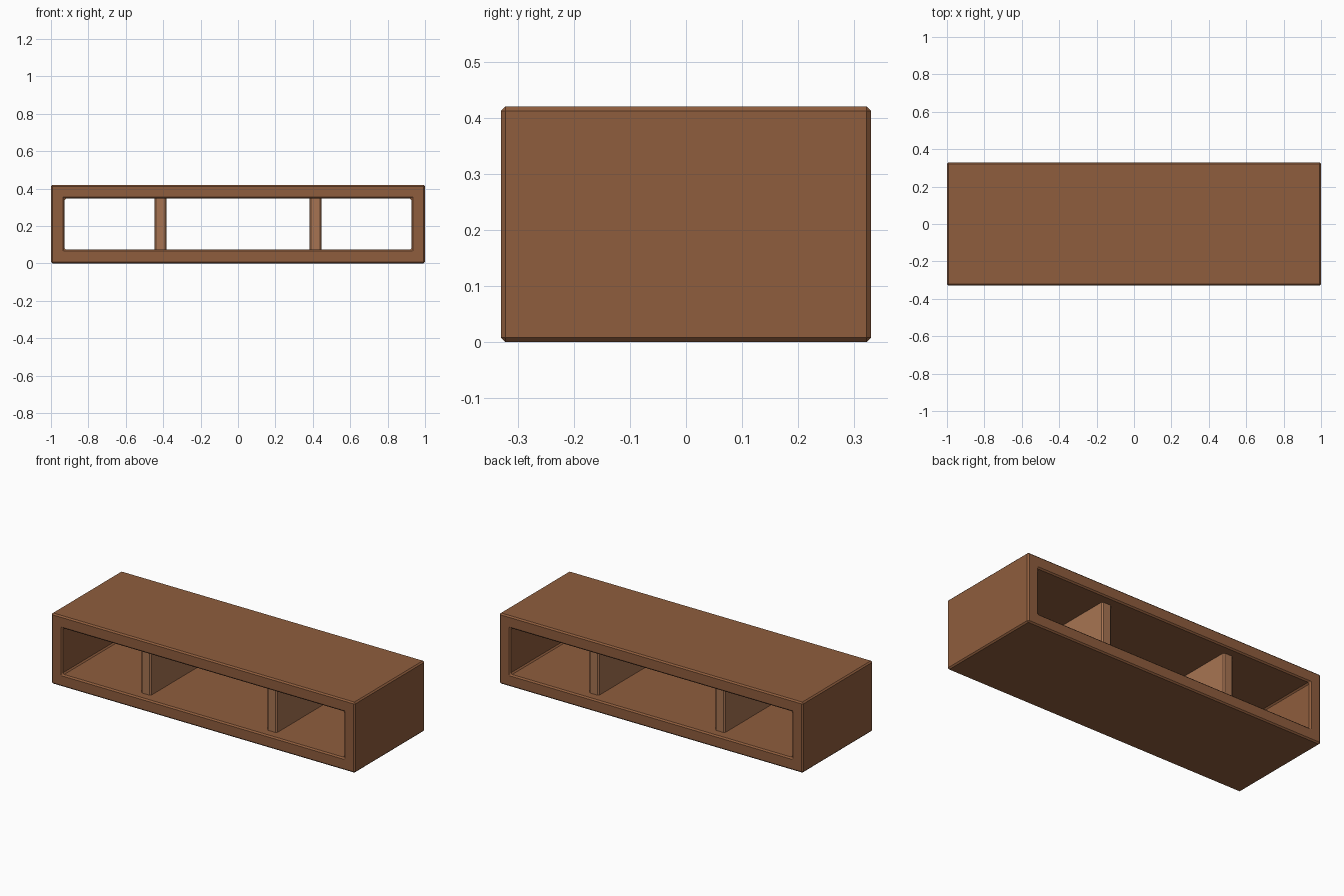
import bpy, bmesh

if "Cube" in bpy.data.objects:
    bpy.data.objects.remove(bpy.data.objects["Cube"])

W, D, H = 1.0, 0.33, 0.42      # half width, half depth, height
T = 0.073                      # board thickness
BEVEL = 0.008


def material(name, color):
    m = bpy.data.materials.new(name)
    m.diffuse_color = color
    m.use_nodes = True
    m.node_tree.nodes["Principled BSDF"].inputs["Base Color"].default_value = m.diffuse_color
    return m


def finish(name, bm, mat):
    bmesh.ops.recalc_face_normals(bm, faces=bm.faces)
    me = bpy.data.meshes.new(name)
    bm.to_mesh(me)
    bm.free()
    ob = bpy.data.objects.new(name, me)
    bpy.context.collection.objects.link(ob)
    me.materials.append(mat)
    bev = ob.modifiers.new("edge_bevel", 'BEVEL')
    bev.width = BEVEL
    bev.segments = 1
    bev.limit_method = 'ANGLE'
    return ob


wood = material("wood", (0.275, 0.11, 0.047, 1))
light_wood = material("light_wood", (0.39, 0.175, 0.085, 1))

# Outer frame: rectangular ring with mitred corners, extruded through the depth
bm = bmesh.new()
outer = [bm.verts.new((x, -D, z)) for x, z in ((-W, 0), (W, 0), (W, H), (-W, H))]
inner = [bm.verts.new((x, -D, z)) for x, z in
         ((-W + T, T), (W - T, T), (W - T, H - T), (-W + T, H - T))]
ring = [bm.faces.new((outer[i], outer[(i + 1) % 4], inner[(i + 1) % 4], inner[i]))
        for i in range(4)]
ext = bmesh.ops.extrude_face_region(bm, geom=ring, use_keep_orig=True)
moved = [g for g in ext["geom"] if isinstance(g, bmesh.types.BMVert)]
bmesh.ops.translate(bm, verts=moved, vec=(0, 2 * D, 0))
finish("cabinet_frame", bm, wood)

# Two upright dividers, set back from the open faces and let into the boards
for side, sx in (("left", -1), ("right", 1)):
    bm = bmesh.new()
    bmesh.ops.create_cube(bm, size=1)
    bmesh.ops.scale(bm, verts=bm.verts, vec=(0.065, 0.55, H - 2 * T + 0.03))
    bmesh.ops.translate(bm, verts=bm.verts, vec=(sx * 0.415, 0, H / 2))
    finish(side + "_divider", bm, light_wood)
